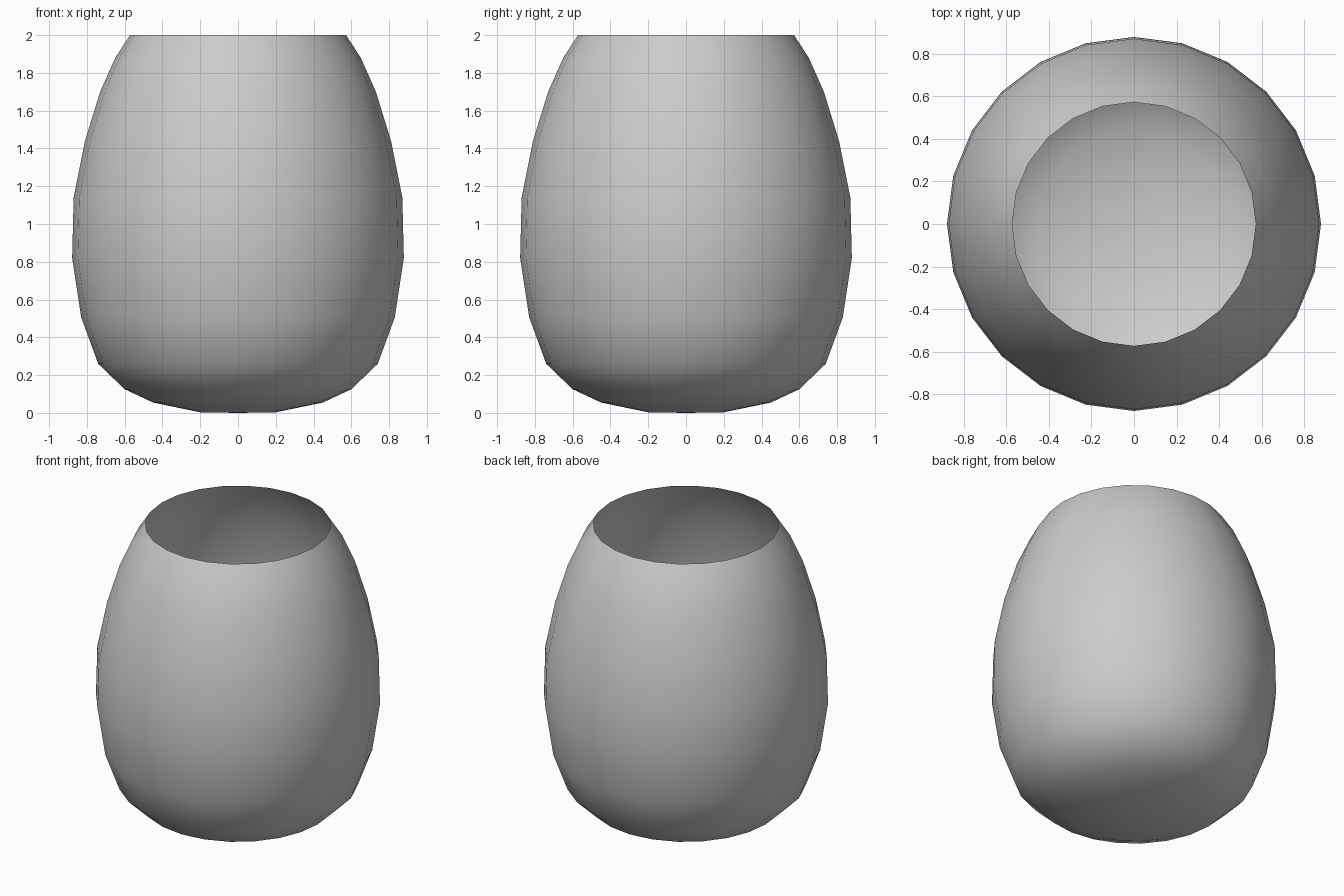
import bpy
import bmesh
from math import cos, sin, tau

if "Cube" in bpy.data.objects:
    bpy.data.objects.remove(bpy.data.objects["Cube"])

SIDES = 24
# Cup profile: radius, height, from the base ring up to the open rim
PROFILE = [(0.20, 0.003), (0.45, 0.055), (0.60, 0.125), (0.74, 0.26),
           (0.83, 0.505), (0.878, 0.82), (0.87, 1.14), (0.81, 1.44),
           (0.73, 1.70), (0.65, 1.88), (0.572, 2.0)]

bm = bmesh.new()

# Rings of vertices around the vertical axis
rings = [[bm.verts.new((r * cos(tau * i / SIDES), r * sin(tau * i / SIDES), z))
          for i in range(SIDES)] for r, z in PROFILE]

# Thin single-layer wall
for low, high in zip(rings, rings[1:]):
    for i in range(SIDES):
        j = (i + 1) % SIDES
        bm.faces.new((low[i], low[j], high[j], high[i]))

# Closed base
centre = bm.verts.new((0, 0, 0))
for i in range(SIDES):
    bm.faces.new((centre, rings[0][(i + 1) % SIDES], rings[0][i]))

for face in bm.faces:
    face.smooth = True

mesh = bpy.data.meshes.new("cup")
bm.to_mesh(mesh)
bm.free()
cup = bpy.data.objects.new("cup", mesh)
bpy.context.collection.objects.link(cup)
